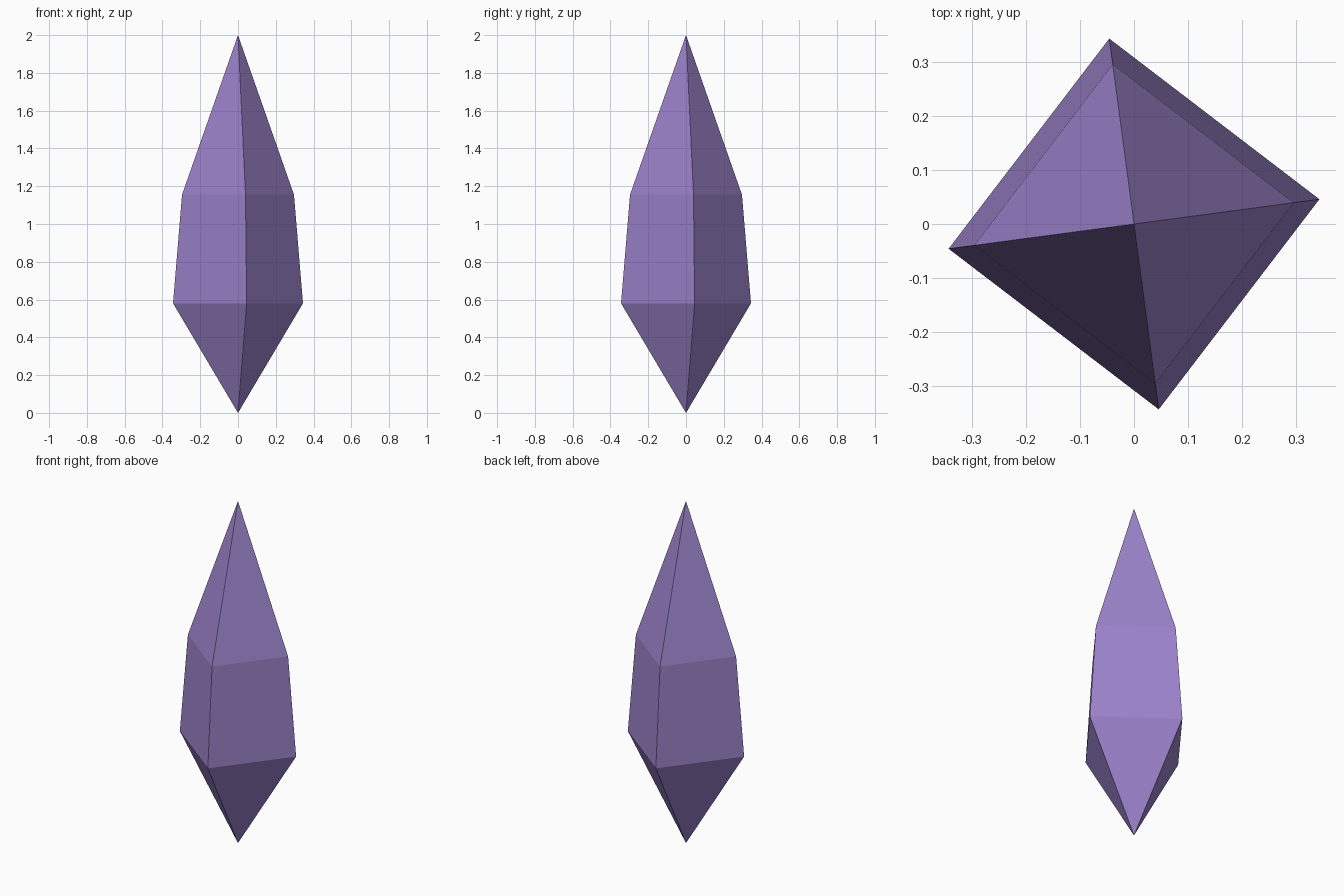
import bpy, bmesh
from math import cos, sin, pi, radians

cube = bpy.data.objects.get("Cube")
if cube:
    bpy.data.objects.remove(cube, do_unlink=True)

# Violet crystal material
violet = bpy.data.materials.new("violet_crystal")
violet.use_nodes = True
color = (0.33, 0.225, 0.595, 1)
violet.diffuse_color = color
violet.node_tree.nodes["Principled BSDF"].inputs["Base Color"].default_value = color

SIDES = 4
TURN = radians(7.6)
bm = bmesh.new()


def ring(radius, z):
    angles = [TURN + 2 * pi * i / SIDES for i in range(SIDES)]
    return [bm.verts.new((radius * cos(a), radius * sin(a), z)) for a in angles]


# Two square rings between a bottom tip and a top tip
bottom = bm.verts.new((0, 0, 0))
waist = ring(0.347, 0.58)
shoulder = ring(0.299, 1.155)
top = bm.verts.new((0, 0, 2))
for i in range(SIDES):
    j = (i + 1) % SIDES
    bm.faces.new((bottom, waist[j], waist[i]))
    bm.faces.new((waist[i], waist[j], shoulder[j], shoulder[i]))
    bm.faces.new((shoulder[i], shoulder[j], top))
bmesh.ops.recalc_face_normals(bm, faces=bm.faces)

mesh = bpy.data.meshes.new("crystal")
bm.to_mesh(mesh)
bm.free()
mesh.materials.append(violet)
bpy.context.collection.objects.link(bpy.data.objects.new("crystal", mesh))
